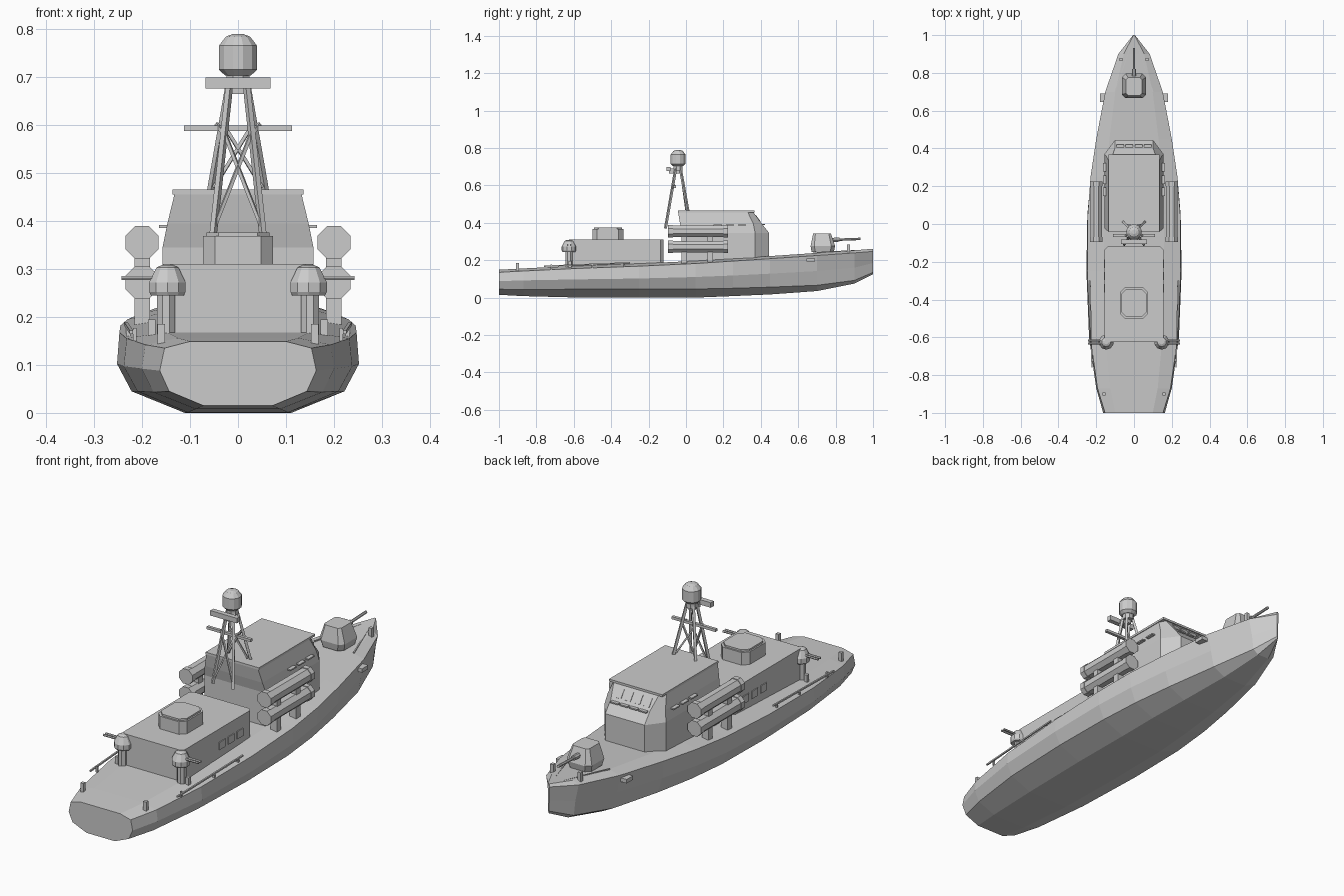
import bpy, bmesh, math
from mathutils import Vector, Matrix

old = bpy.data.objects.get("Cube")
if old:
    bpy.data.objects.remove(old, do_unlink=True)

GREY = (0.6, 0.6, 0.6, 1)
mat = bpy.data.materials.new("ship grey")
mat.use_nodes = True
mat.diffuse_color = GREY
mat.node_tree.nodes["Principled BSDF"].inputs["Base Color"].default_value = GREY


def finish(name, bm):
    bmesh.ops.recalc_face_normals(bm, faces=bm.faces[:])
    me = bpy.data.meshes.new(name)
    bm.to_mesh(me)
    bm.free()
    me.materials.append(mat)
    ob = bpy.data.objects.new(name, me)
    bpy.context.collection.objects.link(ob)
    return ob


def loft(name, rings):
    """Skin closed rings of equal point count and cap both ends."""
    bm = bmesh.new()
    vs = [[bm.verts.new(p) for p in r] for r in rings]
    n = len(vs[0])
    for a, b in zip(vs, vs[1:]):
        for i in range(n):
            j = (i + 1) % n
            bm.faces.new((a[i], a[j], b[j], b[i]))
    bm.faces.new(vs[0])
    bm.faces.new(vs[-1])
    return finish(name, bm)


def box(name, x, y, z, bevel=0, rot_x=0):
    """Box from (min, max) pairs."""
    bm = bmesh.new()
    mid = Vector([(a + b) / 2 for a, b in (x, y, z)])
    size = [b - a for a, b in (x, y, z)]
    m = Matrix.Translation(mid) @ Matrix.Rotation(rot_x, 4, 'X') @ Matrix.Diagonal((*size, 1))
    bmesh.ops.create_cube(bm, size=1, matrix=m)
    if bevel:
        up = [e for e in bm.edges if abs(e.verts[0].co.z - e.verts[1].co.z) > 0.001]
        bmesh.ops.bevel(bm, geom=up, offset=bevel, segments=1, affect='EDGES')
    return finish(name, bm)


def rod(name, p, q, r, sides=8, r2=None):
    """Straight prism or cone between two points."""
    p, q = Vector(p), Vector(q)
    d = q - p
    bm = bmesh.new()
    m = (Matrix.Translation((p + q) / 2) @ d.to_track_quat('Z', 'Y').to_matrix().to_4x4()
         @ Matrix.Rotation(math.pi / sides, 4, 'Z'))
    bmesh.ops.create_cone(bm, cap_ends=True, segments=sides, radius1=r,
                          radius2=r if r2 is None else r2, depth=d.length, matrix=m)
    return finish(name, bm)


def turned(name, x, y, profile, sides):
    """Faceted solid of revolution from (radius, z) pairs."""
    ang = [2 * math.pi * (i + 0.5) / sides for i in range(sides)]
    return loft(name, [[(x + r * math.cos(a), y + r * math.sin(a), z) for a in ang]
                       for r, z in profile])


# Hull: y, widest half width, knuckle half width, then knuckle, widest, chine, keel heights
stations = [
    (-1.00, .163, .153, .135, .088, .045, .015),
    (-0.87, .200, .193, .142, .092, .043, .008),
    (-0.60, .238, .232, .155, .097, .045, .001),
    (-0.25, .252, .247, .168, .102, .045, .000),
    (0.05, .247, .245, .182, .110, .046, .000),
    (0.25, .228, .230, .195, .118, .050, .008),
    (0.45, .194, .200, .208, .128, .056, .017),
    (0.70, .138, .152, .225, .142, .066, .035),
    (0.90, .066, .083, .239, .160, .092, .075),
    (1.00, .003, .005, .247, .185, .135, .125),
]
hull = []
for y, w, k, zk, zw, zc, zb in stations:
    half = [(w * .44, zb), (w * .88, zc), (w, zw), (k, zk), (k * .65, zk + .014)]
    hull.append([(x, y, z) for x, z in half] + [(-x, y, z) for x, z in reversed(half)])
loft("hull", hull)

# Bridge with chamfered front corners and sloping upper walls
levels = [
    (.17, .157, -.020, .37, .100, .445),
    (.345, .157, -.020, .37, .100, .445),
    (.395, .147, -.032, .36, .100, .405),
    (.457, .132, -.042, .33, .115, .360),
]
loft("bridge", [[(w, b, z), (w, s, z), (f, t, z), (-f, t, z), (-w, s, z), (-w, b, z)]
                for z, w, b, s, f, t in levels])
box("bridge_roof", (-.136, .136), (-.042, .367), (.455, .465))
for x in (-.072, -.024, .024, .072):
    box("front_window", (x - .019, x + .019), (.382, .387), (.402, .444), rot_x=.64)
    box("window_hood", (x - .02, x + .02), (.395, .422), (.388, .394))

# Aft deckhouse with hatch
box("deckhouse", (-.156, .156), (-.625, -.12), (.15, .31), .015)
box("hatch", (-.073, .073), (-.5, -.335), (.305, .368), .025)
box("hatch_lid", (-.066, .066), (-.492, -.343), (.368, .376), .025)

for s in (-1, 1):
    # Side windows of the two houses
    for y in (-.34, -.275, -.21):
        box("deckhouse_window", sorted((s * .154, s * .160)), (y - .022, y + .022), (.215, .25))
    for y in (.17, .235, .3):
        box("bridge_window_hood", sorted((s * .14, s * .165)), (y - .022, y + .022), (.385, .391))

    # Missile tubes on their stands
    for z in (.272, .355):
        rod("launch_tube", (s * .2, -.085, z), (s * .2, .215, z), .034)
        for a, b in ((-.095, -.07), (.2, .225)):
            rod("tube_cover", (s * .2, a, z), (s * .2, b, z), .037)
    for y in (-.01, .13):
        box("tube_stand", sorted((s * .183, s * .216)), (y - .015, y + .015), (.17, .34))

    # Small aft gun mounts pointing outboard
    turned("aft_gun_pedestal", s * .15, -.625, [(.02, .15), (.02, .25)], 8)
    turned("aft_gun_mount", s * .147, -.625,
           [(.036, .245), (.04, .252), (.04, .272), (.024, .303), (.012, .308)], 10)
    for y in (-.633, -.617):
        rod("aft_gun_barrel", (s * .17, y, .281), (s * .243, y, .281), .005, 6)

    # Deck fittings
    for x, y, z in ((.16, -.9, .14), (.18, -.62, .15), (.07, .87, .24)):
        box("bollard", (s * x - .008, s * x + .008), (y - .008, y + .008), (z, z + .045))
    rod("deck_rail", (s * .222, -.76, .168), (s * .234, -.3, .186), .005, 4)
    for y, x in ((-.72, .215), (-.5, .228), (-.33, .231)):
        box("rail_post", (s * x - .004, s * x + .004), (y - .004, y + .004), (.15, .177))
    box("anchor", (s * .165 - .016, s * .165 + .016), (.645, .69), (.192, .21))
    rod("bow_rail", (s * .1, .7, .241), (0, .995, .256), .004, 4)

    # Mast legs and cross braces
    rod("rear_mast_leg", (s * .052, -.11, .37), (s * .017, -.055, .69), .008, 4)
    rod("front_mast_leg", (s * .058, .012, .455), (s * .017, -.03, .69), .008, 4)
    rod("rear_brace", (s * .048, -.105, .39), (-s * .027, -.075, .58), .005, 4)
    rod("front_brace", (s * .05, .0, .47), (-s * .03, -.018, .6), .005, 4)
    rod("yard_strut", (s * .028, -.075, .58), (s * .045, -.06, .602), .005, 4)

# Mast head: yard, radar panel, dome
box("yard", (-.112, .112), (-.068, -.054), (.587, .599))
box("radar_panel", (-.068, .068), (-.105, -.083), (.676, .699))
box("radar_arm", (-.012, .012), (-.09, -.035), (.664, .69))
turned("mast_head", 0, -.042, [(.026, .68), (.026, .708)], 8)
turned("radar_dome", 0, -.042,
       [(.028, .703), (.041, .715), (.041, .765), (.026, .784), (.012, .789)], 12)

# Main gun turret on the foredeck
def turret_ring(w, back, front, z, c):
    return [(w - c, back, z), (w, back + c, z), (w, front - c, z), (w - c, front, z),
            (c - w, front, z), (-w, front - c, z), (-w, back + c, z), (c - w, back, z)]

turned("gun_base", 0, .73, [(.05, .22), (.05, .25)], 12)
loft("main_gun_turret", [turret_ring(.056, .672, .79, .243, .02),
                         turret_ring(.064, .666, .797, .275, .02),
                         turret_ring(.043, .68, .775, .343, .012)])
rod("main_gun_sleeve", (0, .77, .308), (0, .82, .31), .012)
rod("main_gun_barrel", (0, .8, .309), (0, .932, .314), .007)
